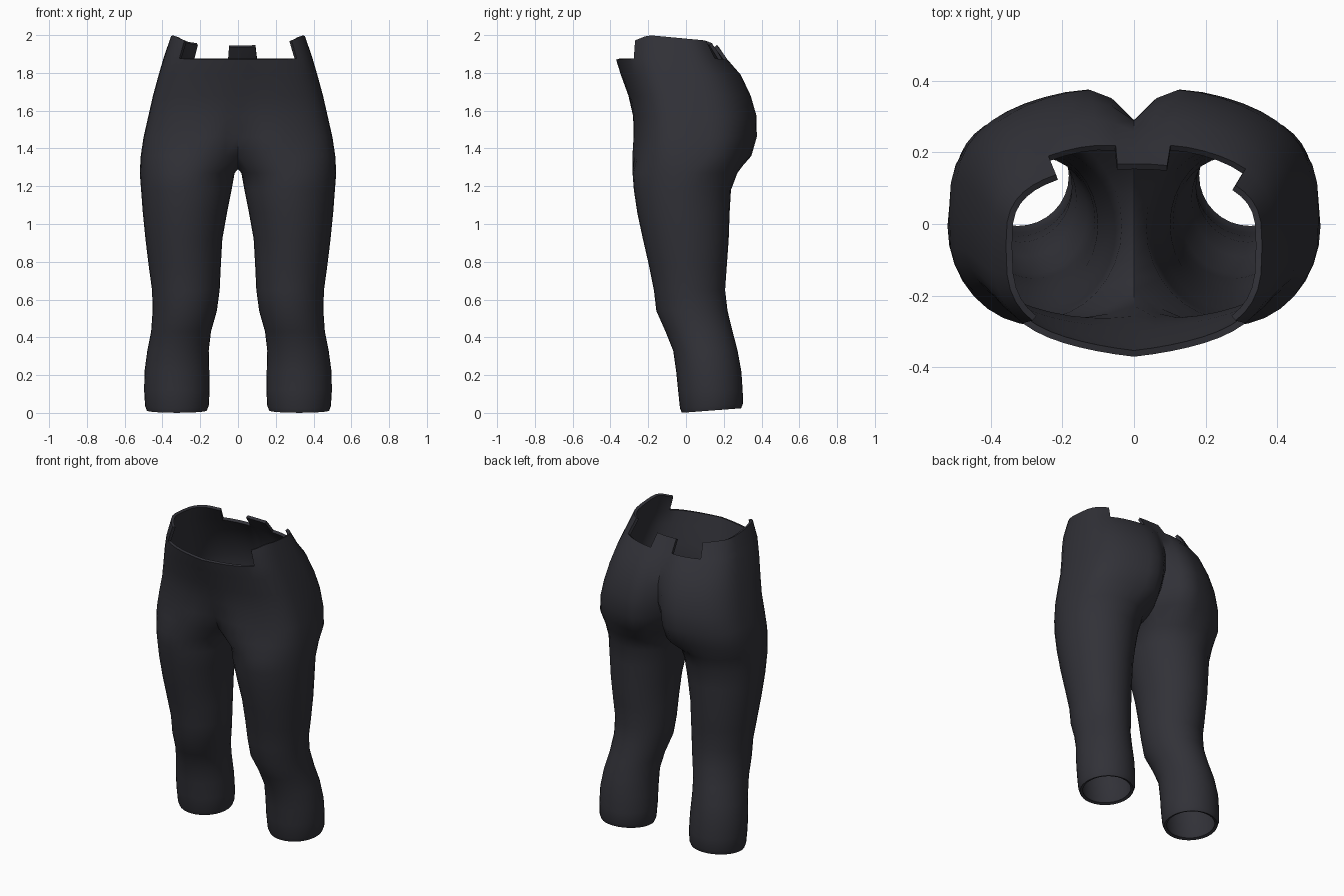
import bpy, bmesh, math

if "Cube" in bpy.data.objects:
    bpy.data.objects.remove(bpy.data.objects["Cube"])

OUT, INN = 24, 8          # columns on the outer arc and on the inner thigh

# Leg sections: z, inner x, outer x, front y, back y
LEG = [
    (0.00, .165, .483, -.022, .292), (0.025, .155, .492, -.032, .302),
    (0.12, .150, .497, -.042, .300), (0.22, .152, .495, -.052, .293),
    (0.33, .155, .480, -.068, .273), (0.43, .143, .460, -.108, .247),
    (0.54, .112, .452, -.157, .220), (0.65, .097, .455, -.170, .207),
    (0.78, .091, .473, -.196, .216), (0.92, .083, .490, -.228, .226),
    (1.06, .058, .504, -.258, .231), (1.18, .034, .513, -.276, .238),
    (1.27, .018, .520, -.283, .272),
]
# Hip sections: z, half width, middle y, front y, front seam y, back y, back seam y
HIP = [
    (1.36, .515, .02, -.300, -.20, .355, .18),
    (1.46, .500, .02, -.292, -.245, .385, .25),
    (1.57, .475, .01, -.288, -.275, .385, .29),
    (1.68, .450, -.01, -.305, -.305, .353, .288),
    (1.79, .420, -.03, -.338, -.345, .300, .258),
    (1.88, .392, -.05, -.358, -.370, .227, .212),
    (2.00, .357, -.06, -.345, -.345, .168, .168),
]
# Height of the raised waist pieces along y
RIM = [(-.30, 1.96), (-.20, 2.0), (.10, 1.972), (.168, 1.945)]


def rim_height(y):
    for (y0, z0), (y1, z1) in zip(RIM, RIM[1:]):
        if y < y1:
            return z0 + (z1 - z0) * max(0, (y - y0) / (y1 - y0))
    return RIM[-1][1]


def leg_point(row, j):
    z, xi, xo, yf, yb = row
    a = math.radians(225 + 270 * j / OUT)
    x = (xi + xo) / 2 + (xo - xi) / 2 * math.cos(a)
    y = (yf + yb) / 2 + (yb - yf) / 2 * math.sin(a)
    if z < 0.1:                       # cuffs rise slightly to the back
        z += 0.025 * (y + 0.03) / 0.33
    return x, y, max(z, 0)


def hip_point(row, j):
    z, w, cy, yf, yfc, yb, ybc = row
    a = math.pi * j / OUT
    x = w * math.sin(a)
    if j <= OUT // 2:
        edge = yf + (yfc - yf) * max(0, 1 - x / 0.22) ** 2
    else:
        edge = yb + (ybc - yb) * max(0, 1 - x / 0.15) ** 2
    y = cy + (edge - cy) * max(0, abs(math.cos(a))) ** 0.62
    if row is HIP[-1]:
        z = rim_height(y)
    elif row is HIP[-2]:              # lower waist edge dips at the front
        z = 1.885 - 0.015 * abs(math.cos(a))
    return (0 if j in (0, OUT) else x), y, z


def crotch_point(k):
    # seam between the legs, running from the back to the front
    t = k / INN
    back, front = HIP[0][6], HIP[0][4]
    sag = math.sin(math.pi * t) ** 0.7
    return 0, back + (front - back) * t, 1.36 - 0.07 * sag


bm = bmesh.new()


def build_side(s, raised):
    def vert(p):
        return bm.verts.new((s * p[0], p[1], p[2]))

    def quad(a, b, c, d):
        bm.faces.new((a, b, c, d) if s > 0 else (d, c, b, a))

    n = OUT + INN
    rings = [[vert(leg_point(r, j)) for j in range(n)] for r in LEG]
    hips = [[vert(hip_point(r, j)) for j in range(OUT + 1)] for r in HIP]
    # the lowest hip row plus the crotch seam closes the top of the leg
    rings.append(hips[0] + [vert(crotch_point(k)) for k in range(1, INN)])
    for lo, hi in zip(rings, rings[1:]):
        for j in range(n):
            k = (j + 1) % n
            quad(lo[j], lo[k], hi[k], hi[j])
    for i, (lo, hi) in enumerate(zip(hips, hips[1:])):
        for j in range(OUT):
            if i < len(HIP) - 2 or j in raised:   # stepped waist edge
                quad(lo[j], lo[j + 1], hi[j + 1], hi[j])


build_side(1, [*range(7, 17), 22, 23])
build_side(-1, [*range(7, 19), 23])
bmesh.ops.delete(bm, geom=[v for v in bm.verts if not v.link_faces], context='VERTS')
bmesh.ops.remove_doubles(bm, verts=bm.verts[:], dist=0.0005)

mesh = bpy.data.meshes.new("trousers")
bm.to_mesh(mesh)
bm.free()
trousers = bpy.data.objects.new("trousers", mesh)
bpy.context.collection.objects.link(trousers)

# Dark cloth
cloth = bpy.data.materials.new("charcoal cloth")
cloth.diffuse_color = (0.031, 0.031, 0.039, 1)
cloth.use_nodes = True
cloth.node_tree.nodes["Principled BSDF"].inputs["Base Color"].default_value = cloth.diffuse_color
mesh.materials.append(cloth)

# Cloth thickness, then smooth shading with sharp hems
bpy.context.view_layer.objects.active = trousers
trousers.select_set(True)
wall = trousers.modifiers.new("thickness", 'SOLIDIFY')
wall.thickness = 0.018
wall.offset = -1
bpy.ops.object.modifier_apply(modifier=wall.name)
bpy.ops.object.shade_smooth_by_angle(angle=math.radians(50))
